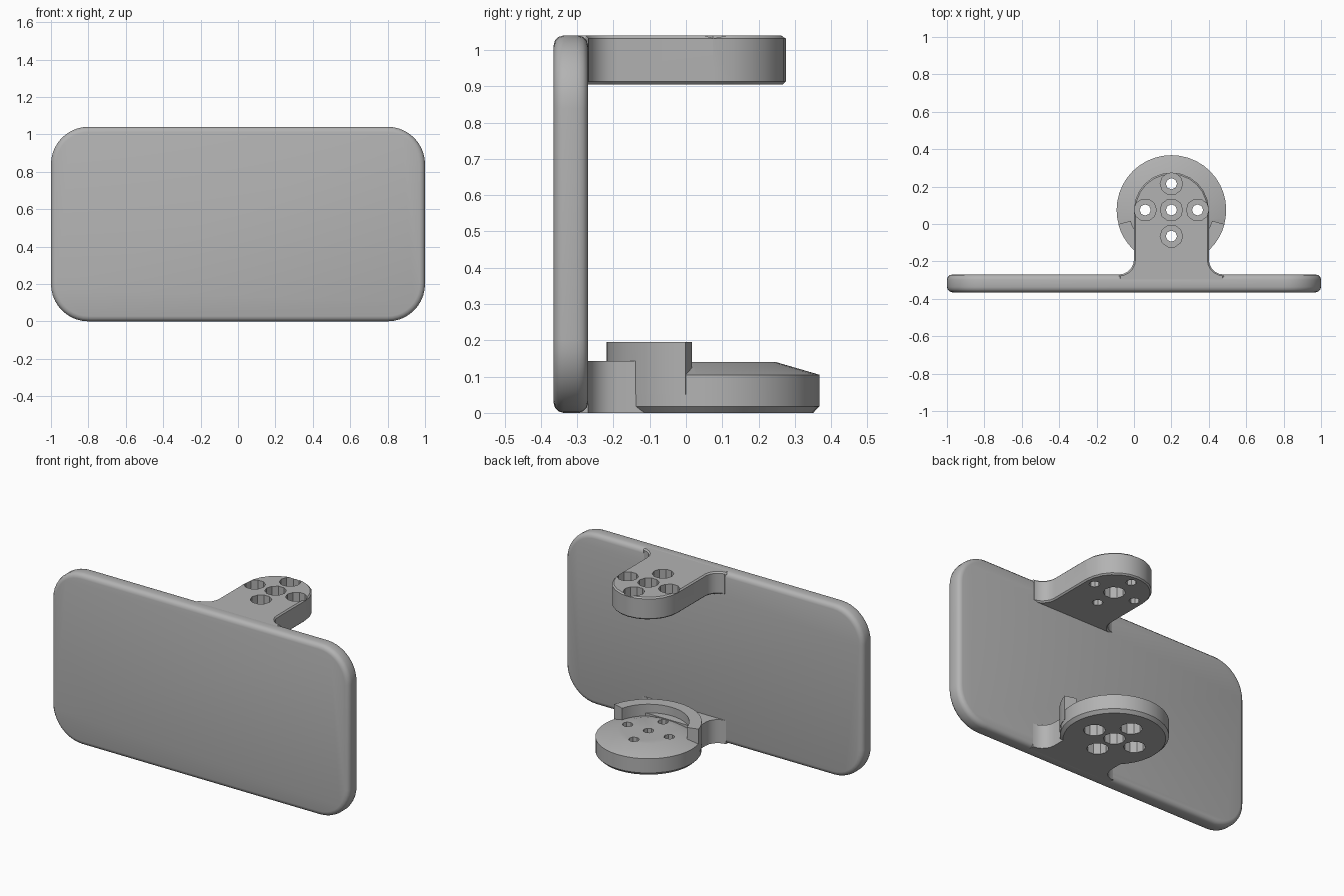
import bpy, bmesh
from math import sin, cos, radians

cube = bpy.data.objects.get("Cube")
if cube:
    bpy.data.objects.remove(cube, do_unlink=True)

grey = bpy.data.materials.new("plain grey")
grey.use_nodes = True
grey.diffuse_color = (0.45, 0.45, 0.45, 1)
grey.node_tree.nodes["Principled BSDF"].inputs["Base Color"].default_value = (0.45, 0.45, 0.45, 1)

CX, CY = 0.2, 0.075      # shared centre of the two round mounts
HOLE_STEP = 0.14


def arc(cx, cy, r, a0, a1, n):
    """Points along an arc, angles in degrees."""
    angles = [radians(a0 + (a1 - a0) * i / n) for i in range(n + 1)]
    return [(cx + r * cos(a), cy + r * sin(a)) for a in angles]


def prism(name, outline, z0, z1):
    """Extrude an xy outline from z0 up to z1."""
    bm = bmesh.new()
    low = [bm.verts.new((x, y, z0)) for x, y in outline]
    high = [bm.verts.new((x, y, z1)) for x, y in outline]
    bm.faces.new(low)
    bm.faces.new(high)
    for i in range(len(low)):
        j = (i + 1) % len(low)
        bm.faces.new((low[i], low[j], high[j], high[i]))
    bmesh.ops.recalc_face_normals(bm, faces=bm.faces)
    mesh = bpy.data.meshes.new(name)
    bm.to_mesh(mesh)
    bm.free()
    mesh.materials.append(grey)
    obj = bpy.data.objects.new(name, mesh)
    bpy.context.collection.objects.link(obj)
    return obj


def apply(obj):
    """Bake the modifiers into the mesh."""
    graph = bpy.context.evaluated_depsgraph_get()
    mesh = bpy.data.meshes.new_from_object(obj.evaluated_get(graph))
    obj.modifiers.clear()
    obj.data = mesh


def boolean(obj, other, mode):
    mod = obj.modifiers.new(mode.lower(), "BOOLEAN")
    mod.operation, mod.solver, mod.object = mode, "EXACT", other
    apply(obj)
    bpy.data.objects.remove(other, do_unlink=True)


def bevel(obj, width, segments=1, angle=50):
    mod = obj.modifiers.new("edge", "BEVEL")
    mod.width, mod.segments = width, segments
    mod.limit_method, mod.angle_limit = "ANGLE", radians(angle)
    apply(obj)


def bore(obj, x, y, r, z0, z1, sides):
    boolean(obj, prism("cutter", arc(x, y, r, 0, 360, sides)[:-1], z0, z1), "DIFFERENCE")


def smooth(obj, angle):
    bpy.ops.object.select_all(action="DESELECT")
    obj.select_set(True)
    bpy.context.view_layer.objects.active = obj
    bpy.ops.object.shade_smooth_by_angle(angle=radians(angle))


def neck(end):
    """Flared neck from the plate, closed by the points in end."""
    right = arc(CX + 0.28, -0.19, 0.08, 270, 180, 5)
    left = [(2 * CX - x, y) for x, y in reversed(right)]
    return [(CX + 0.28, -0.32)] + right + end + left + [(CX - 0.28, -0.32)]


# Upright plate with rounded corners and softened edges
R = 0.2
corners = []
for sx, z, a in ((1, 1.04 - R, 0), (-1, 1.04 - R, 90), (-1, R, 180), (1, R, 270)):
    corners += arc(sx * (1 - R), z, R, a, a + 90, 10)
plate = prism("upright_plate", corners, 0, 0.095)
for v in plate.data.vertices:
    x, z, depth = v.co
    v.co = (x, -0.365 + depth, z)
bm = bmesh.new()
bm.from_mesh(plate.data)
bmesh.ops.recalc_face_normals(bm, faces=bm.faces)
bm.to_mesh(plate.data)
bm.free()
bevel(plate, 0.028, 3)
smooth(plate, 40)

# Holes: one in the middle, four around it
around = [(CX + HOLE_STEP, CY), (CX - HOLE_STEP, CY),
          (CX, CY + HOLE_STEP), (CX, CY - HOLE_STEP)]

# Upper arm with a rounded end
upper = prism("upper_arm", neck(arc(CX, CY, 0.2, 0, 180, 12)), 0.905, 1.04)
bevel(upper, 0.008)
bore(upper, CX, CY, 0.06, 0.8, 1.2, 10)
for x, y in around:
    bore(upper, x, y, 0.03, 0.8, 1.2, 8)
    bore(upper, x, y, 0.06, 0.96, 1.2, 10)
smooth(upper, 20)

# Lower disc, its top sloping down to the outer edge
lower = prism("lower_mount", arc(CX, CY, 0.293, 0, 360, 40)[:-1], 0, 0.105)
bm = bmesh.new()
bm.from_mesh(lower.data)
for height, z, inset, rise in ((1, 0.105, 0.12, 0.035), (-1, 0, 0.015, 0)):
    cap = [f for f in bm.faces if f.normal.z * height > 0.9]
    if height > 0:
        bmesh.ops.inset_region(bm, faces=cap, thickness=inset, depth=0)
        for v in cap[0].verts:
            v.co.z = z + rise
    else:
        for v in cap[0].verts:
            v.co.x = CX + (v.co.x - CX) * 0.94
            v.co.y = CY + (v.co.y - CY) * 0.94
        # keep a straight wall above the lower chamfer
        walls = [e for e in bm.edges if abs(e.verts[0].co.z - e.verts[1].co.z) > 0.09]
        ring = bmesh.ops.subdivide_edges(bm, edges=walls, cuts=1)["geom_inner"]
        for v in (g for g in ring if isinstance(g, bmesh.types.BMVert)):
            v.co.x = CX + (v.co.x - CX) * 1.03
            v.co.y = CY + (v.co.y - CY) * 1.03
            v.co.z = 0.018
bm.to_mesh(lower.data)
bm.free()

# Lower neck and the raised half rim are joined to the disc
boolean(lower, prism("neck", neck([(CX + 0.2, -0.1), (CX - 0.2, -0.1)]), 0, 0.143), "UNION")
rim = arc(CX, CY, 0.294, 195, 345, 20) + arc(CX, CY, 0.225, 345, 195, 20)
boolean(lower, prism("rim", rim, 0.05, 0.195), "UNION")
for x, y in around + [(CX, CY)]:
    bore(lower, x, y, 0.03, -0.2, 0.3, 8)
    bore(lower, x, y, 0.06, -0.2, 0.08, 10)
smooth(lower, 20)
